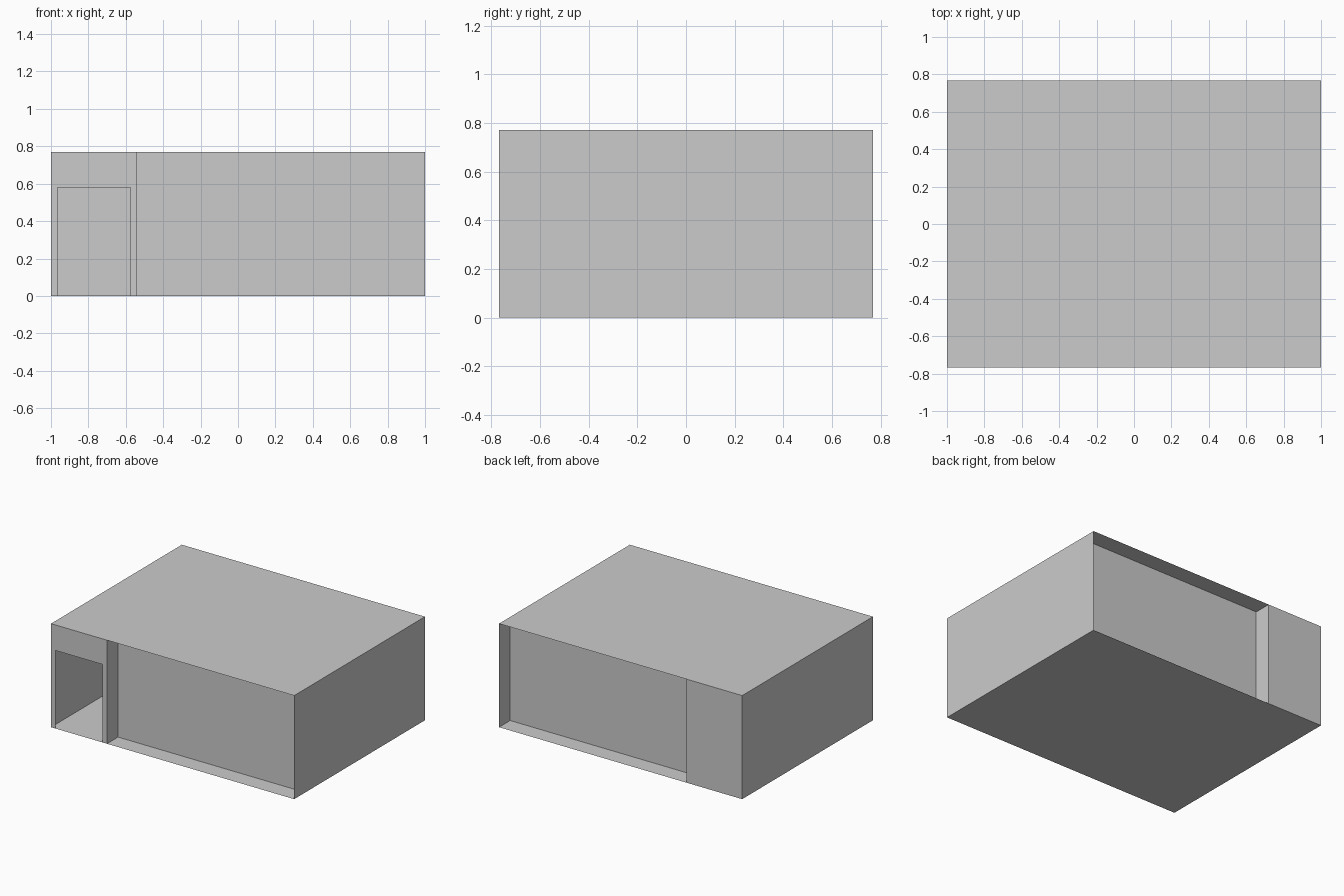
import bpy

if "Cube" in bpy.data.objects:
    bpy.data.objects.remove(bpy.data.objects["Cube"])

X, Y, H = 1.0, 0.768, 0.77       # half width, half depth, height
PX = -0.54                       # partition between entrance bay and main hall
RY = Y - 0.13                    # recessed long walls
DL, DR, DH = -0.965, -0.575, 0.58  # doorway left, right, top


def sheet(name, *quads):
    """Thin-sheet panel object made from quads of corner points."""
    verts = [p for q in quads for p in q]
    faces = [tuple(range(i, i + 4)) for i in range(0, len(verts), 4)]
    mesh = bpy.data.meshes.new(name)
    mesh.from_pydata(verts, [], faces)
    obj = bpy.data.objects.new(name, mesh)
    bpy.context.collection.objects.link(obj)
    return obj


def along_x(x0, x1, y, z0=0.0, z1=H):
    return [(x0, y, z0), (x1, y, z0), (x1, y, z1), (x0, y, z1)]


def along_y(x, y0, y1):
    return [(x, y0, 0), (x, y1, 0), (x, y1, H), (x, y0, H)]


def level(z):
    return [(-X, -Y, z), (X, -Y, z), (X, Y, z), (-X, Y, z)]


# floor and roof, overhanging the recessed walls
sheet("floor", level(0)[::-1])
sheet("roof", level(H))

# end walls
sheet("left_wall", along_y(-X, Y, -Y))
sheet("right_wall", along_y(X, -Y, Y))

# full-depth partition, its ends form the recess sides
sheet("partition", along_y(PX, -Y, Y))

# recessed long walls, front and back
sheet("front_recessed_wall", along_x(PX, X, -RY))
sheet("back_recessed_wall", along_x(X, PX, RY))

# entrance bay: solid back, front with an open doorway
sheet("back_bay_wall", along_x(PX, -X, Y))
door_wall = sheet("front_door_wall",
                  along_x(-X, DL, -Y, 0, DH), along_x(DR, PX, -Y, 0, DH))
mesh = door_wall.data
# one clean six-sided outline around the doorway
mesh.clear_geometry()
outline = [(-X, 0), (DL, 0), (DL, DH), (DR, DH), (DR, 0), (PX, 0), (PX, H), (-X, H)]
mesh.from_pydata([(x, -Y, z) for x, z in outline], [], [tuple(range(8))])
